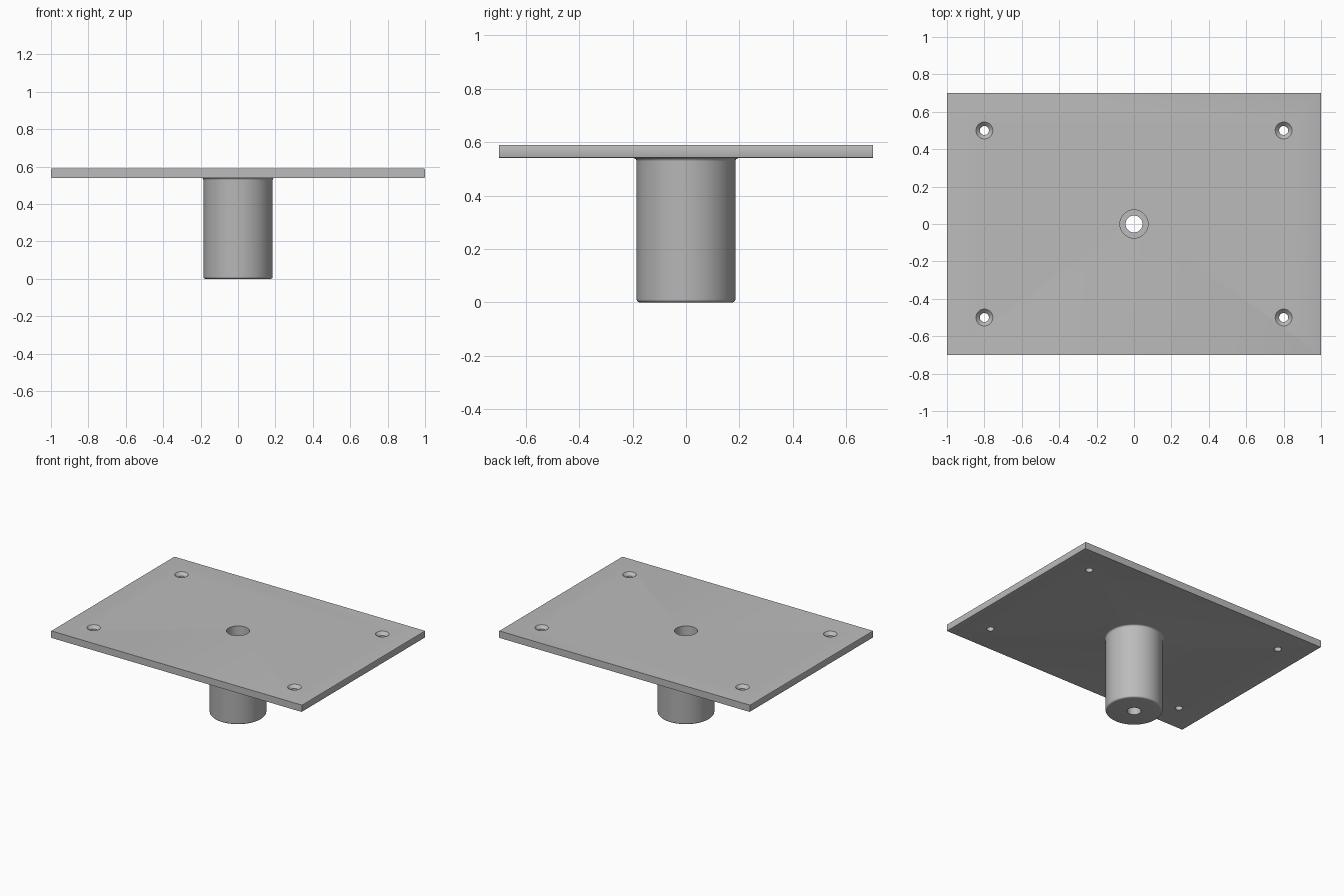
import bpy, bmesh
from math import cos, sin, pi, radians

cube = bpy.data.objects.get("Cube")
if cube:
    bpy.data.objects.remove(cube, do_unlink=True)

LENGTH, DEPTH = 2.0, 1.4
PLATE_LOW, PLATE_TOP = 0.54, 0.59
POST_R, ROUND = 0.185, 0.012
SEGMENTS = 64

grey = bpy.data.materials.new("light_grey")
grey.use_nodes = True
colour = (0.5, 0.5, 0.5, 1)
grey.diffuse_color = colour
grey.node_tree.nodes["Principled BSDF"].inputs["Base Color"].default_value = colour


def make_object(name, bm):
    bmesh.ops.recalc_face_normals(bm, faces=bm.faces)
    mesh = bpy.data.meshes.new(name)
    bm.to_mesh(mesh)
    bm.free()
    mesh.materials.append(grey)
    obj = bpy.data.objects.new(name, mesh)
    bpy.context.collection.objects.link(obj)
    return obj


def lathe(name, profile, x=0, y=0):
    """Solid of revolution from (radius, height) pairs, capped at both ends."""
    bm = bmesh.new()
    rings = [[bm.verts.new((x + r * cos(2 * pi * i / SEGMENTS),
                            y + r * sin(2 * pi * i / SEGMENTS), z))
              for i in range(SEGMENTS)] for r, z in profile]
    for a, b in zip(rings, rings[1:]):
        for i in range(SEGMENTS):
            j = (i + 1) % SEGMENTS
            bm.faces.new((a[i], a[j], b[j], b[i]))
    bm.faces.new(rings[0])
    bm.faces.new(rings[-1])
    return make_object(name, bm)


def combine(target, other, operation):
    mod = target.modifiers.new(operation.title(), 'BOOLEAN')
    mod.operation = operation
    mod.solver = 'EXACT'
    mod.object = other
    other.hide_render = True
    bpy.context.view_layer.objects.active = target
    bpy.ops.object.modifier_apply(modifier=mod.name)
    bpy.data.objects.remove(other, do_unlink=True)


# Plate with slightly eased edges along its two short sides
bm = bmesh.new()
bmesh.ops.create_cube(bm, size=1)
for v in bm.verts:
    v.co.x *= LENGTH
    v.co.y *= DEPTH
    v.co.z = PLATE_TOP if v.co.z > 0 else PLATE_LOW
ends = [e for e in bm.edges if abs(e.verts[0].co.y - e.verts[1].co.y) > 1]
bmesh.ops.bevel(bm, geom=ends, offset=0.005, segments=2, profile=0.5, affect='EDGES')
plate = make_object("mounting_plate_with_post", bm)

# Post: rounded foot, and a small fillet where it meets the plate
arc = [radians(a) for a in range(0, 91, 15)]
foot = [(POST_R - ROUND + ROUND * sin(a), ROUND - ROUND * cos(a)) for a in arc]
fillet = [(POST_R + ROUND - ROUND * cos(a), PLATE_LOW - ROUND + ROUND * sin(a))
          for a in arc]
post = lathe("post", foot + fillet + [(POST_R + ROUND, PLATE_LOW + 0.02)])
combine(plate, post, 'UNION')

# Stepped bore through the plate and post
combine(plate, lathe("bore_cutter", [(0.045, -0.1), (0.045, 0.50),
                                     (0.075, 0.50), (0.075, 0.7)]), 'DIFFERENCE')

# Countersunk screw holes at the four corners
for x in (-0.8, 0.8):
    for y in (-0.5, 0.5):
        cutter = lathe("screw_hole_cutter",
                       [(0.024, 0.5), (0.024, PLATE_TOP - 0.021),
                        (0.045, PLATE_TOP), (0.045, 0.65)], x, y)
        combine(plate, cutter, 'DIFFERENCE')

# Smooth round walls, sharp rims
for o in bpy.context.selected_objects:
    o.select_set(False)
plate.select_set(True)
bpy.context.view_layer.objects.active = plate
bpy.ops.object.shade_smooth_by_angle(angle=radians(30))
